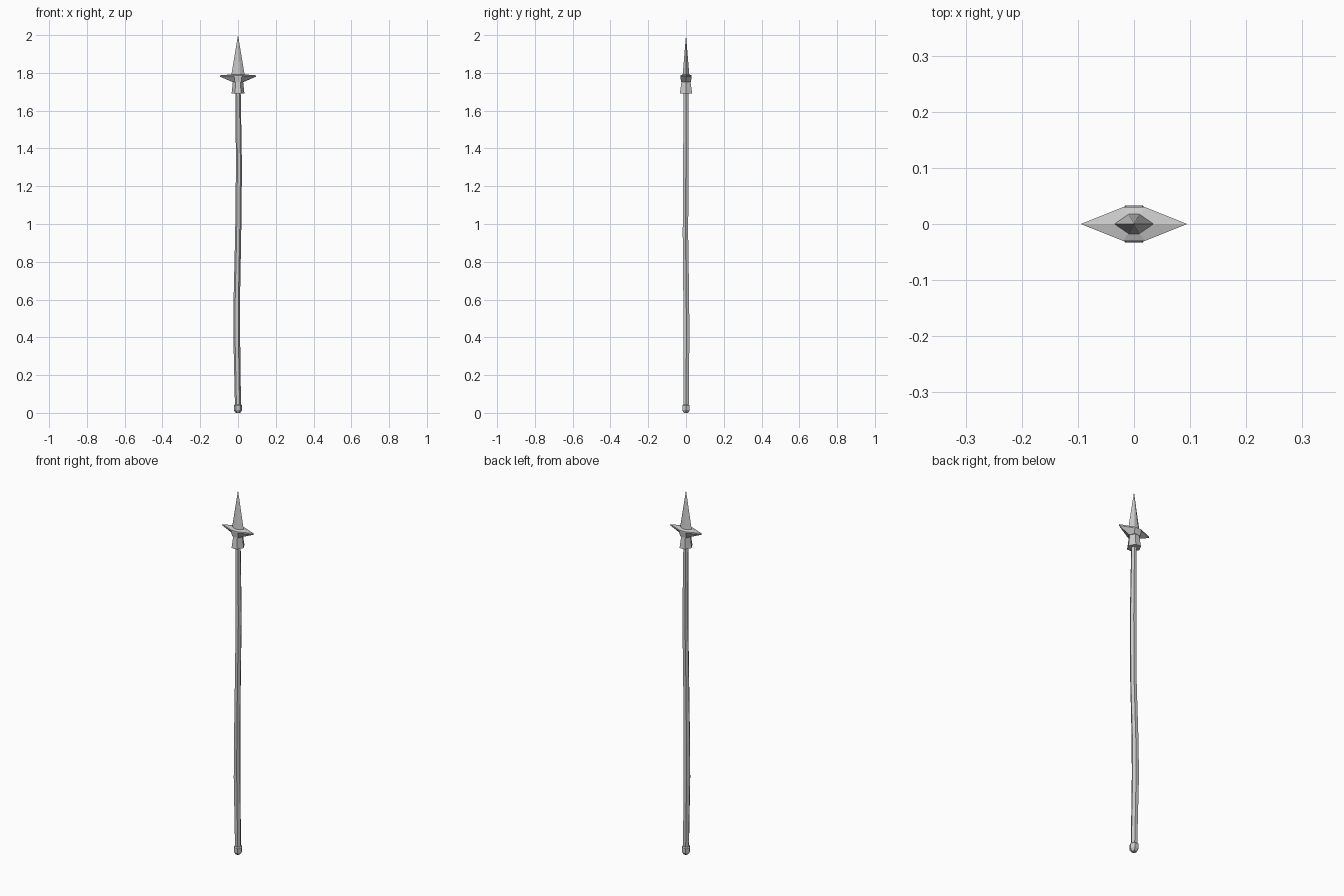
import bpy, bmesh, math

if "Cube" in bpy.data.objects:
    bpy.data.objects.remove(bpy.data.objects["Cube"])


def loft(name, rings):
    """Six-sided loft. Ring: z, half x, half y, x of flat corners, centre x, centre y."""
    bm = bmesh.new()
    loops = []
    for z, hx, hy, fx, cx, cy in rings:
        if hx == 0:
            loops.append([bm.verts.new((cx, cy, z))])
            continue
        pts = [(hx, 0), (fx, hy), (-fx, hy), (-hx, 0), (-fx, -hy), (fx, -hy)]
        loops.append([bm.verts.new((cx + x, cy + y, z)) for x, y in pts])
    for a, b in zip(loops, loops[1:]):
        for i in range(6):
            j = (i + 1) % 6
            if len(a) == 1:
                bm.faces.new((a[0], b[j], b[i]))
            elif len(b) == 1:
                bm.faces.new((a[i], a[j], b[0]))
            else:
                bm.faces.new((a[i], a[j], b[j], b[i]))
    if len(loops[0]) > 1:
        bm.faces.new(loops[0])
    if len(loops[-1]) > 1:
        bm.faces.new(loops[-1])
    bmesh.ops.recalc_face_normals(bm, faces=bm.faces)
    mesh = bpy.data.meshes.new(name)
    bm.to_mesh(mesh)
    bm.free()
    obj = bpy.data.objects.new(name, mesh)
    bpy.context.collection.objects.link(obj)
    return obj


def hexring(z, r, cx=0, cy=0):
    return (z, r, r * 0.9, r * 0.5, cx, cy)


# Slightly crooked wooden shaft
loft("shaft", [hexring(0.03, 0.016), hexring(0.42, 0.018, -0.007, 0.002),
               hexring(0.62, 0.017, -0.006, 0.001), hexring(0.95, 0.016, 0.001, -0.003),
               hexring(1.30, 0.016, 0.005, -0.001), hexring(1.72, 0.014)])

# Butt cap
loft("butt_cap", [hexring(0.0, 0.012), hexring(0.014, 0.022),
                  hexring(0.040, 0.022), hexring(0.045, 0.017)])

# Flared socket
loft("socket", [(1.69, 0.034, 0.033, 0.016, 0, 0),
                (1.745, 0.028, 0.025, 0.013, 0, 0),
                (1.775, 0.026, 0.022, 0.012, 0, 0)])

# Pointed side lugs
loft("side_lugs", [(1.752, 0.030, 0.026, 0.018, 0, 0),
                   (1.780, 0.095, 0.030, 0.020, 0, 0),
                   (1.787, 0.095, 0.030, 0.020, 0, 0),
                   (1.792, 0.036, 0.018, 0.011, 0, 0)])

# Blade
loft("blade", [(1.785, 0.036, 0.018, 0.010, 0, 0),
               (2.0, 0, 0, 0, 0, 0)])
